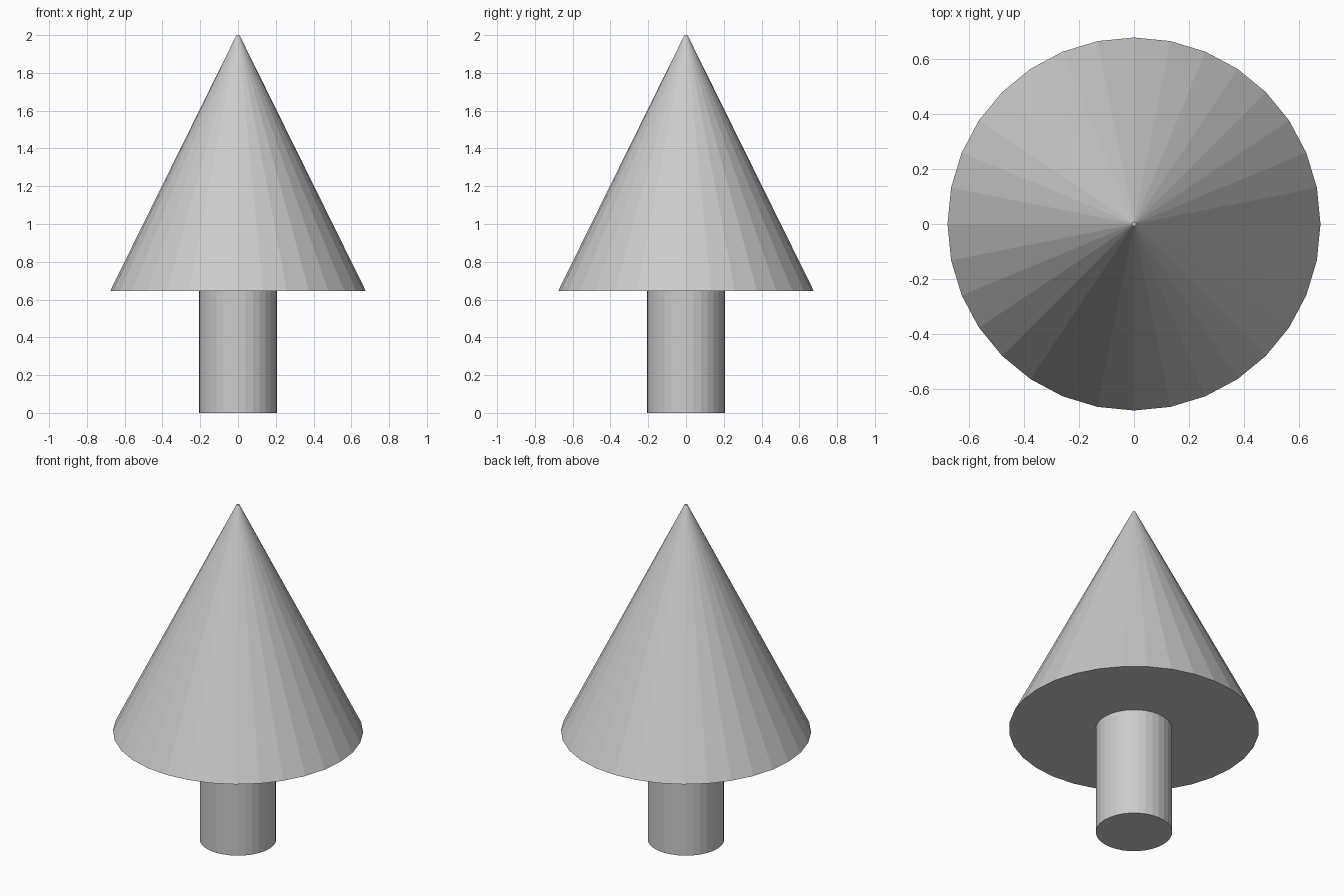
import bpy

SIDES = 32

cube = bpy.data.objects.get("Cube")
if cube:
    bpy.data.objects.remove(cube, do_unlink=True)

# One plain grey for the whole tree
grey = bpy.data.materials.new("light_grey")
grey.use_nodes = True
colour = (0.6, 0.6, 0.6, 1.0)
grey.diffuse_color = colour
grey.node_tree.nodes["Principled BSDF"].inputs["Base Color"].default_value = colour


def tapered_part(name, bottom_radius, top_radius, bottom, top):
    """Flat-faced round solid standing between two heights."""
    bpy.ops.mesh.primitive_cone_add(
        vertices=SIDES, radius1=bottom_radius, radius2=top_radius,
        depth=top - bottom, location=(0, 0, (bottom + top) / 2))
    part = bpy.context.object
    part.name = name
    part.data.materials.append(grey)
    return part


# Trunk
tapered_part("trunk", 0.207, 0.207, 0.0, 0.645)

# Foliage cone with a tiny blunt tip
tapered_part("foliage", 0.677, 0.008, 0.645, 2.0)
